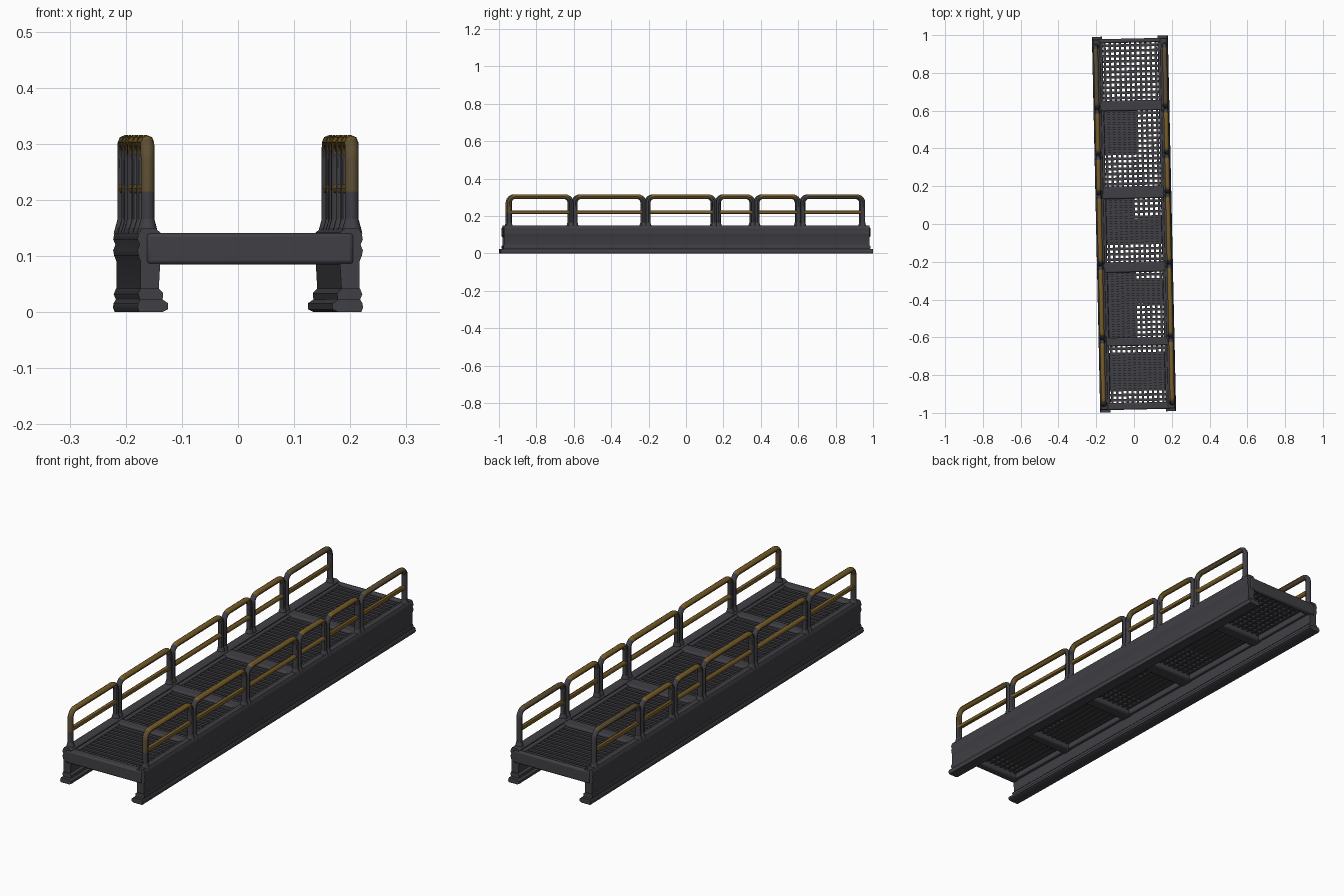
import bpy, bmesh, math
from mathutils import Matrix, Vector

if "Cube" in bpy.data.objects:
    bpy.data.objects.remove(bpy.data.objects["Cube"], do_unlink=True)

TURN = Matrix.Rotation(0.022, 4, 'Z')   # the walkway sits slightly skewed


def material(name, rgb):
    m = bpy.data.materials.new(name)
    m.use_nodes = True
    m.diffuse_color = (*rgb, 1)
    m.node_tree.nodes["Principled BSDF"].inputs["Base Color"].default_value = (*rgb, 1)
    return m


STEEL = material("dark steel", (0.051, 0.049, 0.057))
YELLOW = material("worn yellow paint", (0.19, 0.112, 0.022))
FADED = material("faded yellow paint", (0.11, 0.079, 0.033))


def place(name, mesh, mats=(STEEL,), bevel=0):
    mesh.transform(TURN)
    for m in mats:
        mesh.materials.append(m)
    ob = bpy.data.objects.new(name, mesh)
    bpy.context.collection.objects.link(ob)
    if bevel:
        mod = ob.modifiers.new("soft edges", 'BEVEL')
        mod.width, mod.segments = bevel, 2
    for o in bpy.context.selected_objects:
        o.select_set(False)
    ob.select_set(True)
    bpy.context.view_layer.objects.active = ob
    bpy.ops.object.shade_smooth_by_angle(angle=math.radians(45))


def finish(name, bm, bevel=0):
    bmesh.ops.recalc_face_normals(bm, faces=bm.faces)
    mesh = bpy.data.meshes.new(name)
    bm.to_mesh(mesh)
    bm.free()
    place(name, mesh, bevel=bevel)


def add_box(bm, x0, x1, y0, y1, z0, z1):
    size = Matrix.Diagonal((x1 - x0, y1 - y0, z1 - z0, 1))
    mid = Matrix.Translation(((x0 + x1) / 2, (y0 + y1) / 2, (z0 + z1) / 2))
    bmesh.ops.create_cube(bm, size=1, matrix=mid @ size)


def extrude_profile(bm, points, side, y):
    ring = [bm.verts.new((side * px, -y, pz)) for px, pz in points]
    face = bm.faces.new(ring)
    new = bmesh.ops.extrude_face_region(bm, geom=[face])["geom"]
    bmesh.ops.translate(bm, vec=(0, 2 * y, 0),
                        verts=[v for v in new if isinstance(v, bmesh.types.BMVert)])


# Side girders: web and top flange as one profile, longer foot flange below
BODY = [(.164, .02), (.195, .02), (.195, .09), (.199, .1), (.201, .11),
        (.197, .12), (.201, .13), (.199, .14), (.193, .15), (.17, .15),
        (.16, .142), (.16, .09)]
FOOT = [(.157, 0), (.198, 0), (.201, .008), (.2, .016), (.196, .022),
        (.2, .032), (.196, .042), (.163, .042), (.155, .034), (.156, .022),
        (.147, .016), (.147, .005)]
TOE = FOOT[:5] + FOOT[-3:]
for side, label in ((1, "left"), (-1, "right")):
    bm = bmesh.new()
    extrude_profile(bm, BODY, side, .978)
    finish(label + "_girder", bm)
    bm = bmesh.new()
    extrude_profile(bm, TOE, side, .995)
    extrude_profile(bm, FOOT, side, .981)
    finish(label + "_foot_flange", bm)

# Deck frame: cross beams around five grating bays
BAYS = [(-.945, -.645), (-.6, -.255), (-.2, .135), (.2, .6), (.655, .96)]
edges = [-.982] + [y for bay in BAYS for y in bay] + [.982]
bm = bmesh.new()
for y0, y1 in zip(edges[::2], edges[1::2]):
    add_box(bm, -.185, .185, y0, y1, .085, .141)
finish("cross_beams", bm, bevel=.007)
bm = bmesh.new()
for side in (-1, 1):
    add_box(bm, side * .158 - .012, side * .158 + .012, -.96, .97, .088, .138)
finish("deck_edge_strips", bm, bevel=.004)

# Grating: raised slats across, thin bars along
PITCH = .027
bm = bmesh.new()
for y0, y1 in BAYS:
    count = round((y1 - y0) / PITCH)
    step = (y1 - y0) / count
    for i in range(count):
        y = y0 + (i + .5) * step
        add_box(bm, -.155, .155, y - .007, y + .007, .112, .133)
    for i in range(-5, 6):
        add_box(bm, i * PITCH - .006, i * PITCH + .006, y0, y1, .108, .126)
finish("deck_gratings", bm)

# Clogged areas of the grating
bm = bmesh.new()
for x0, x1, y0, y1 in ((-.15, .03, .38, .6), (-.15, 0, -.1, .135), (-.15, .15, -.1, .03),
                       (-.15, 0, -.6, -.255), (-.15, .15, -.42, -.29),
                       (-.15, .15, -.88, -.68)):
    add_box(bm, x0, x1, y0, y1, .112, .12)
finish("clogged_grating", bm)

# Guard rails: rounded hoops with a middle rail
TOP, MID, RADIUS, RAIL_X, BEND = .303, .22, .0122, .182, .032
HOOPS = [(-.948, -.618), (-.596, -.228), (-.206, .148),
         (.17, .355), (.377, .598), (.622, .942)]


def tube(name, points, radius):
    curve = bpy.data.curves.new(name, 'CURVE')
    curve.dimensions = '3D'
    curve.bevel_depth, curve.bevel_resolution = radius, 2
    curve.use_fill_caps = True
    line = curve.splines.new('POLY')
    line.points.add(len(points) - 1)
    for p, co in zip(line.points, points):
        p.co = (*co, 1)
    temp = bpy.data.objects.new(name, curve)
    mesh = bpy.data.meshes.new_from_object(temp)
    bpy.data.objects.remove(temp)
    bpy.data.curves.remove(curve)
    return mesh


def hoop_path(x, y0, y1):
    path = [Vector((x, y0, .13)), Vector((x, y0, .215))]
    for cy, start in ((y0 + BEND, math.pi), (y1 - BEND, math.pi / 2)):
        for i in range(7):
            a = start - i * math.pi / 12
            path.append(Vector((x, cy + BEND * math.cos(a), TOP - BEND + BEND * math.sin(a))))
    return path + [Vector((x, y1, .215)), Vector((x, y1, .13))]


for side, label in ((1, "left"), (-1, "right")):
    x = side * RAIL_X
    for n, (y0, y1) in enumerate(HOOPS, 1):
        mesh = tube("hoop", hoop_path(x, y0, y1), RADIUS)
        # paint on the top bar, faded at both ends of the walkway
        for f in mesh.polygons:
            y, z = f.center.y, f.center.z
            if y0 + .014 < y < y1 - .014 and z > .25:
                f.material_index = 2 if n == len(HOOPS) else 1
            elif n == 1 and y < y0 + .03 and z > .225:
                f.material_index = 2
        place(f"{label}_hoop_{n}", mesh, (STEEL, YELLOW, FADED))
        mid = tube("mid", [(x, y0 + .008, MID), (x, y1 - .008, MID)], .0105)
        place(f"{label}_middle_rail_{n}", mid, (YELLOW,))
    # flared sockets under every post
    bm = bmesh.new()
    for y in (y for hoop in HOOPS for y in hoop):
        bmesh.ops.create_cone(bm, cap_ends=True, segments=12, radius1=.019, radius2=.012,
                              depth=.026, matrix=Matrix.Translation((x, y, .153)))
    finish(label + "_post_sockets", bm)
